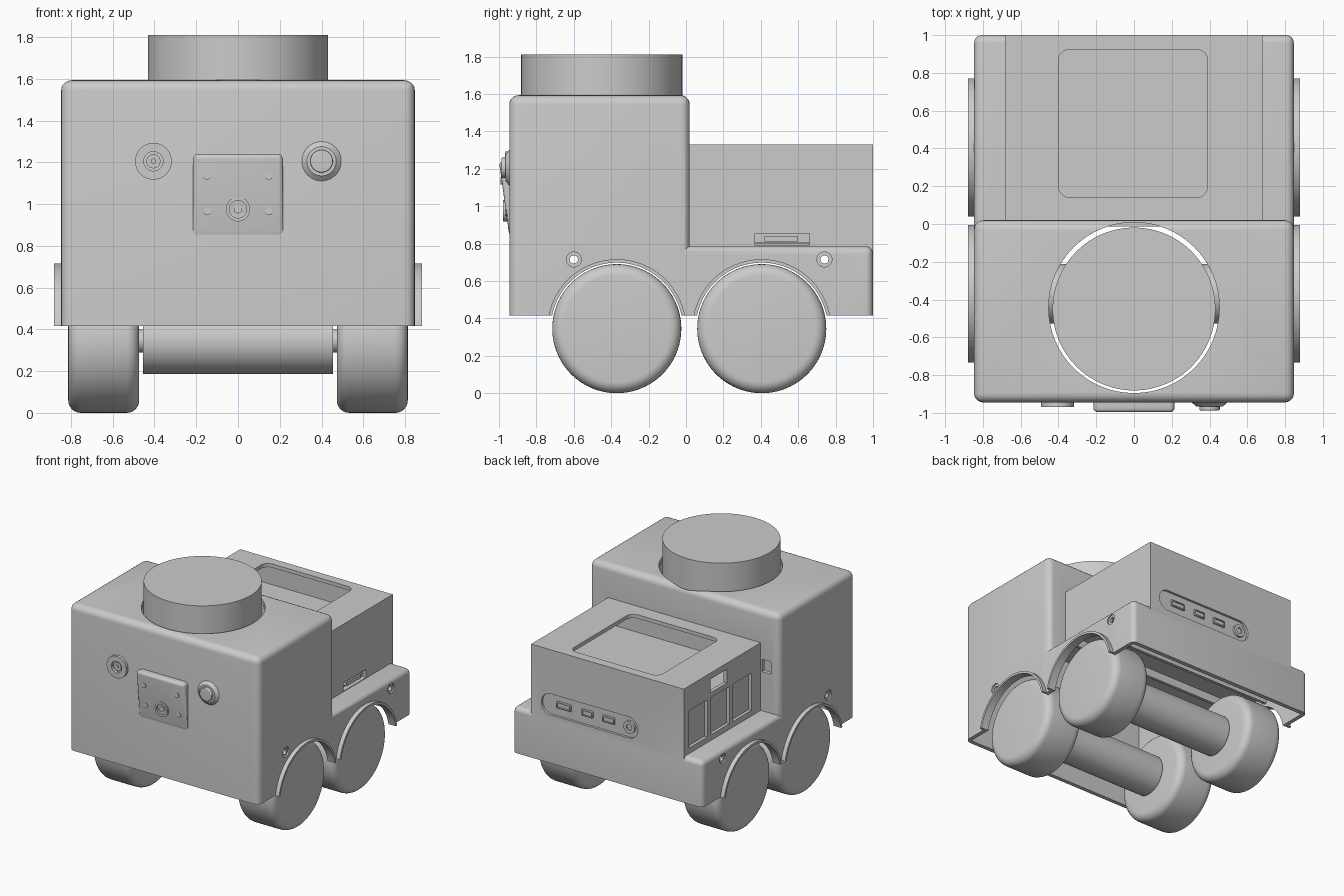
import bpy, bmesh, math
from mathutils import Matrix, Vector

cube = bpy.data.objects.get("Cube")
if cube:
    bpy.data.objects.remove(cube, do_unlink=True)

grey = bpy.data.materials.new("light_grey")
grey.use_nodes = True
GREY = (0.6, 0.6, 0.6, 1)
grey.diffuse_color = GREY
grey.node_tree.nodes["Principled BSDF"].inputs["Base Color"].default_value = GREY


def finish(name, bm):
    bmesh.ops.recalc_face_normals(bm, faces=bm.faces)
    mesh = bpy.data.meshes.new(name)
    bm.to_mesh(mesh)
    bm.free()
    mesh.materials.append(grey)
    ob = bpy.data.objects.new(name, mesh)
    bpy.context.collection.objects.link(ob)
    return ob


def box(name, x, y, z, bevel=0, keep=lambda e: True, seg=5):
    """Box between (lo, hi) pairs, bevelled on the edges that keep() accepts."""
    bm = bmesh.new()
    bmesh.ops.create_cube(bm, size=1)
    for v in bm.verts:
        v.co = [p[0] if c < 0 else p[1] for p, c in zip((x, y, z), v.co)]
    if bevel:
        bmesh.ops.bevel(bm, geom=[e for e in bm.edges if keep(e)], offset=bevel,
                        segments=seg, profile=0.5, affect='EDGES')
    return finish(name, bm)


def cyl(name, axis, span, a, b, r, bevel=0, r2=None, seg=64):
    """Cylinder along an axis; a and b are the centre on the other two axes."""
    bm = bmesh.new()
    bmesh.ops.create_cone(bm, cap_ends=True, segments=seg, radius1=r,
                          radius2=r if r2 is None else r2, depth=span[1] - span[0])
    if bevel:
        caps = [e for e in bm.edges if abs(e.verts[0].co.z - e.verts[1].co.z) < 1e-5]
        bmesh.ops.bevel(bm, geom=caps, offset=bevel, segments=6, profile=0.5, affect='EDGES')
    mid = sum(span) / 2
    rot, pos = {'X': (Matrix.Rotation(math.pi / 2, 4, 'Y'), (mid, a, b)),
                'Y': (Matrix.Rotation(-math.pi / 2, 4, 'X'), (a, mid, b)),
                'Z': (Matrix(), (a, b, mid))}[axis]
    bm.transform(Matrix.Translation(pos) @ rot)
    return finish(name, bm)


def combine(target, others, op='DIFFERENCE'):
    for o in others:
        m = target.modifiers.new("bool", 'BOOLEAN')
        m.operation, m.object, m.solver = op, o, 'EXACT'
        bpy.context.view_layer.objects.active = target
        bpy.ops.object.modifier_apply(modifier=m.name)
        bpy.data.objects.remove(o, do_unlink=True)


def not_bottom(e):
    return max(v.co.z for v in e.verts) > 0.5


def vertical(e):
    return abs(e.verts[0].co.z - e.verts[1].co.z) > 0.01


WHEEL_Y, WHEEL_Z, BASE = (-0.37, 0.405), 0.345, 0.416

# Hollow body shell: tall cab, low rear deck, upper rear housing
body = box("body_shell", (-.847, .847), (-.945, .02), (BASE, 1.593), .05, not_bottom)
deck = box("deck", (-.846, .846), (-.2, 1), (BASE, .785), .04, not_bottom)
housing = box("housing", (-.68, .68), (-.1, .9995), (.6, 1.33))
combine(body, [deck, housing], 'UNION')
combine(body, [
    box("cab_cavity", (-.815, .815), (-.913, -.012), (.3, 1.555)),
    box("deck_cavity", (-.814, .814), (-.1, .965), (.31, .755)),
    box("housing_cavity", (-.65, .65), (.05, .97), (.8, 1.30)),
    box("roof_window", (-.4, .39), (.14, .925), (1.2, 1.4), .06, vertical),
    cyl("turret_hole", 'Z', (1.5, 1.7), 0, -.443, .452),
])

# Wheel openings and side screw holes
combine(body, [cyl("arch_hole", 'X', (-1, 1), y, WHEEL_Z, .357) for y in WHEEL_Y])
for y in (-.6, .74):
    combine(body, [cyl("hole", 'X', (-1, 1), y, .715, .022, seg=32)])
    for s in (-1, 1):
        combine(body, [cyl("sink", 'X', sorted((s * .835, s * .9)), y, .715, .04, seg=32)])

# Port openings in the housing sides and rear
cuts = [box("usb_cut", (-.72, -.64), (y, y + .23), (.83, 1.13)) for y in (.14, .42, .70)]
cuts += [box("upper_cut", (-.72, -.6), (.45, .66), (1.17, 1.28)),
         box("card_cut", (.64, .72), (.37, .66), (.79, .855)),
         box("cab_slot", (-.77, -.69), (-.05, .05), (1.1, 1.2)),
         box("rear_mid", (-.185, .505), (.98, 1.05), (.805, .975)),
         cyl("rear_end_a", 'Y', (.9801, 1.05), -.185, .89, .085),
         cyl("rear_end_b", 'Y', (.9801, 1.05), .505, .89, .085)]
combine(body, cuts)

# Computer inside the housing
computer = box("computer_block", (-.655, .645), (.055, .965), (.805, 1.14))
card = box("card_tray", (.6, .675), (.42, .6), (.81, .84))

# Rear connectors
for x, w in ((.40, .065), (.19, .05), (.0, .055)):
    port = box("rear_port", (x - w, x + w), (.97, .994), (.868, .922), .008, seg=2)
    combine(port, [box("slot", (x - w + .01, x + w - .01), (.984, 1.02), (.878, .912))])
jack = cyl("audio_jack", 'Y', (.97, .997), -.19, .89, .05, seg=32)
combine(jack, [cyl("bore", 'Y', (.985, 1.02), -.19, .89, .025, seg=24)])

# Wheel arches: half rings clipped at the body base
for y in WHEEL_Y:
    for s in (-1, 1):
        arch = cyl("wheel_arch", 'X', sorted((s * .815, s * .88)), y, WHEEL_Z, .371, seg=96)
        combine(arch, [cyl("bore", 'X', (-1, 1), y, WHEEL_Z, .353, seg=96),
                       box("clip", (-1, 1), (-1.5, 1.5), (-.2, BASE))])
        cyl("wheel", 'X', sorted((s * .473, s * .813)), y, WHEEL_Z, .345, .06, seg=96)
    cyl("axle_motor", 'X', (-.455, .455), y, WHEEL_Z, .158)
    cyl("axle_shaft", 'X', (-.5, .5), y, WHEEL_Z, .055, seg=32)

# Cross ribs under the deck
for y in (.3, .55):
    box("deck_rib", (-.815, .815), (y - .012, y + .012), (.69, .76))

# Turret
cyl("turret", 'Z', (1.5, 1.81), 0, -.45, .431, seg=96)

# Sloped front camera plate
plate = box("camera_plate", (-.215, .215), (-1, -.94), (.85, 1.24), .025,
            lambda e: min(v.co.y for v in e.verts) < -.99 or
            (abs(e.verts[0].co.y - e.verts[1].co.y) > .01), seg=4)
for v in plate.data.vertices:
    t = (1.24 - v.co.z) / .39
    v.co.y = -.94 + (v.co.y + .94) * (1 - .9 * t)


def plate_y(z):
    return -.94 - .06 * (1 - .9 * (1.24 - z) / .39)


for x in (-.148, .148):
    for z in (.965, 1.135):
        cyl("plate_screw", 'Y', (plate_y(z) - .006, -.94), x, z, .018, seg=20)
py = plate_y(.975)
lens = cyl("camera_lens", 'Y', (py - .014, -.94), 0, .975, .058, seg=40)
combine(lens, [cyl("bore", 'Y', (py - .03, py + .002), 0, .975, .042, seg=40)])
cyl("lens_core", 'Y', (py - .008, -.94), 0, .975, .02, seg=24)

# Ring socket on one side, domed button on the other
socket = cyl("socket_ring", 'Y', (-.968, -.93), -.405, 1.205, .088)
combine(socket, [cyl("bore", 'Y', (-.99, -.945), -.405, 1.205, .046, seg=40)])
cyl("socket_collar", 'Y', (-.958, -.94), -.405, 1.205, .034, seg=32)
cyl("socket_pin", 'Y', (-.966, -.94), -.405, 1.205, .013, seg=20)
cyl("button_base", 'Y', (-.966, -.94), .4, 1.205, .07, r2=.1)
cyl("button_cap", 'Y', (-.987, -.94), .4, 1.205, .054, .006)

# Smooth curved surfaces, keep hard edges
bpy.ops.object.select_all(action='DESELECT')
for ob in bpy.context.scene.objects:
    if ob.type == 'MESH':
        ob.select_set(True)
        bpy.context.view_layer.objects.active = ob
bpy.ops.object.shade_smooth_by_angle(angle=math.radians(35))
